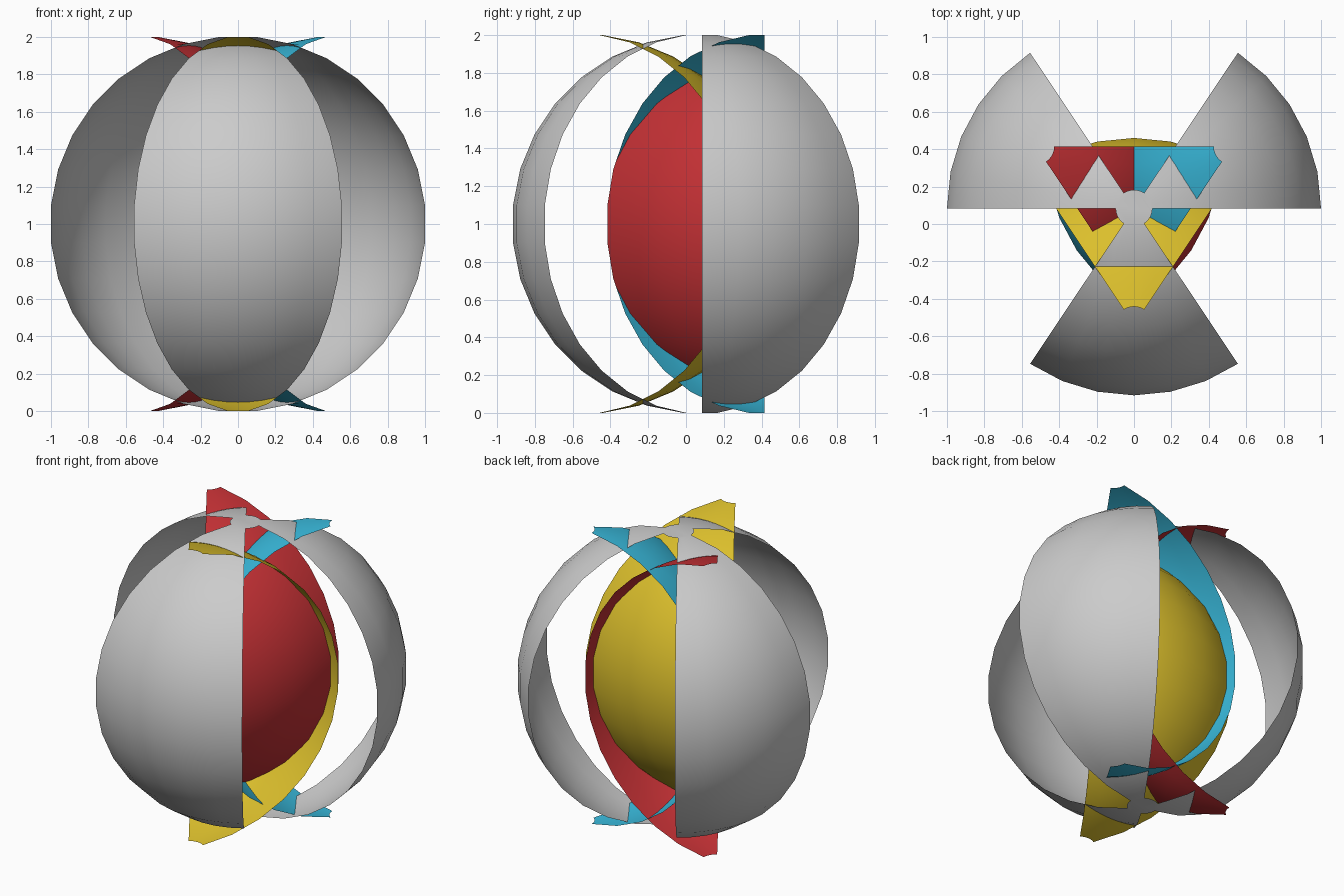
import bpy, bmesh
from math import sin, cos, radians

if "Cube" in bpy.data.objects:
    bpy.data.objects.remove(bpy.data.objects["Cube"])

STEP = 11.25                       # angle between sphere vertices
R = 1 / cos(radians(STEP / 2))     # widest ring has radius 1


def add_lune(bm, cx, cy, start, count):
    """Vertical slice of an open-ended sphere shell around (cx, cy, 1)."""
    grid = []
    for j in range(16):
        t = radians((j + 0.5) * STEP)
        row = []
        for i in range(count + 1):
            a = radians(start + i * STEP)
            row.append(bm.verts.new((cx + R * sin(t) * cos(a),
                                     cy + R * sin(t) * sin(a),
                                     1 + R * cos(t))))
        grid.append(row)
    for j in range(15):
        for i in range(count):
            bm.faces.new((grid[j][i], grid[j + 1][i],
                          grid[j + 1][i + 1], grid[j][i + 1]))


def finish(bm, name, color=None):
    mesh = bpy.data.meshes.new(name)
    bm.to_mesh(mesh)
    bm.free()
    mesh.shade_smooth()
    obj = bpy.data.objects.new(name, mesh)
    bpy.context.collection.objects.link(obj)
    if color:
        mat = bpy.data.materials.new(name + "_color")
        mat.diffuse_color = (*color, 1)
        mat.use_nodes = True
        mat.node_tree.nodes["Principled BSDF"].inputs["Base Color"].default_value = mat.diffuse_color
        mesh.materials.append(mat)
    return obj


# Outer grey shell: three slices joined by a small disc at each pole
CY = 0.084
bm = bmesh.new()
for start, count in ((-123.75, 6), (0, 5), (123.75, 5)):
    add_lune(bm, 0, CY, start, count)
r, h = R * sin(radians(STEP / 2)), R * cos(radians(STEP / 2))
for side in (1, -1):
    ring = [bm.verts.new((r * cos(radians(i * STEP)),
                          CY + r * sin(radians(i * STEP)), 1 + side * h))
            for i in range(32)]
    bm.faces.new(ring[::side])
bmesh.ops.remove_doubles(bm, verts=bm.verts, dist=0.0005)
finish(bm, "outer_shell")

# Coloured inner slices, turned inward and interlocking
for name, cx, cy, start, count, color in (
        ("yellow_inner_slice", 0, -0.54, 56.25, 6, (0.71, 0.52, 0.025)),
        ("red_inner_slice", -0.525, 0.415, -56.25, 5, (0.55, 0.03, 0.035)),
        ("blue_inner_slice", 0.525, 0.415, 180, 5, (0.04, 0.48, 0.70))):
    bm = bmesh.new()
    add_lune(bm, cx, cy, start, count)
    finish(bm, name, color)
